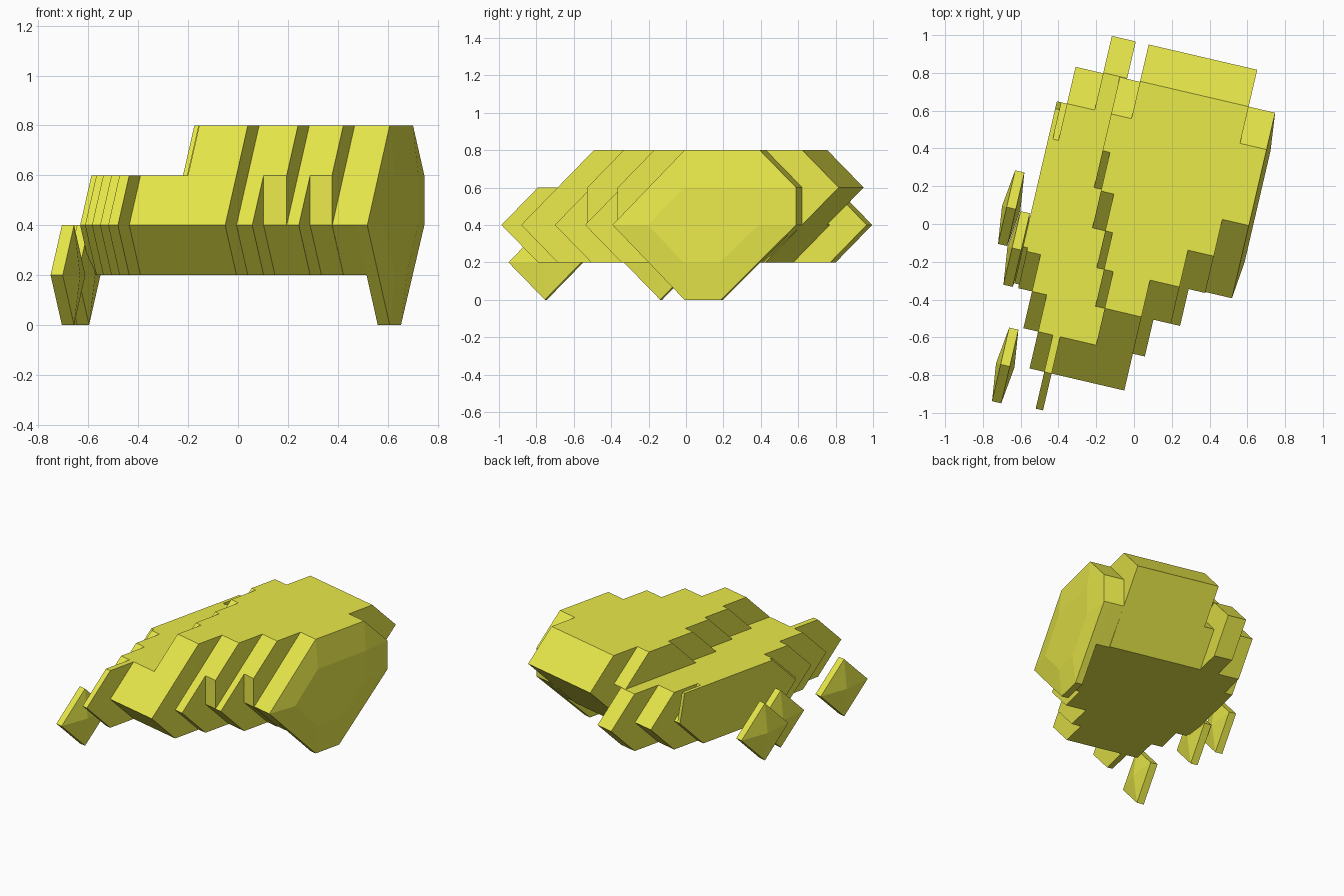
import bpy, bmesh, math
from mathutils import Vector

if "Cube" in bpy.data.objects:
    bpy.data.objects.remove(bpy.data.objects["Cube"])

mat = bpy.data.materials.new("yellow")
mat.diffuse_color = (0.82, 0.82, 0.07, 1)
mat.use_nodes = True
mat.node_tree.nodes["Principled BSDF"].inputs["Base Color"].default_value = mat.diffuse_color

U = Vector((0.974, -0.227, 0))   # across the slabs
V = Vector((0.227, 0.974, 0))    # along the slabs


def slab(name, u0, u1, profile, left=None, right=None):
    """Convex profile in (v, z) extruded from u0 to u1, with optional domed ends (bulge, inner profile)."""
    bm = bmesh.new()
    ends = [(u0, profile), (u1, profile)]
    if left:
        ends.append((u0 - left[0], left[1]))
    if right:
        ends.append((u1 + right[0], right[1]))
    for u, prof in ends:
        for v, z in prof:
            bm.verts.new(U * u + V * v + Vector((0, 0, z)))
    bmesh.ops.convex_hull(bm, input=bm.verts[:])
    bmesh.ops.dissolve_limit(bm, angle_limit=math.radians(0.5), verts=bm.verts[:], edges=bm.edges[:])
    bmesh.ops.recalc_face_normals(bm, faces=bm.faces[:])
    me = bpy.data.meshes.new(name)
    bm.to_mesh(me)
    bm.free()
    me.materials.append(mat)
    ob = bpy.data.objects.new(name, me)
    bpy.context.collection.objects.link(ob)
    return ob


back = [(0.54, 0.2), (0.943, 0.6), (0.743, 0.8)]      # undercut rear of the tall block


def tall(tip):
    return [(tip + 0.4, 0.8), (tip, 0.4), (tip + 0.2, 0.2)] + back


def blunt(tip):
    return [(tip + 0.2, 0.8), (tip, 0.6), (tip, 0.4), (tip + 0.2, 0.2)] + back


# tall block, stepping back towards the right
slab("tall_block", -0.05, 0.15, tall(-0.87)).name = "tall_block_front"
slab("tall_step_a", 0.15, 0.215, tall(-0.67))
slab("tall_step_a_blunt", 0.215, 0.31, blunt(-0.47))
slab("tall_step_b", 0.31, 0.36, tall(-0.47))
slab("tall_step_b_blunt", 0.36, 0.45, blunt(-0.27))

# right side slab with the foot and its shallow domed face
slab("right_slab", 0.45, 0.555,
     [(0.13, 0.8), (-0.265, 0.4), (-0.065, 0.2), (0.53, 0.2), (0.743, 0.4), (0.743, 0.6), (0.543, 0.8)])
slab("right_foot_slab", 0.545, 0.594,
     [(0.13, 0.8), (-0.265, 0.4), (0.13, 0), (0.33, 0), (0.743, 0.4), (0.743, 0.6), (0.543, 0.8)],
     right=(0.022, [(0.13, 0.6), (-0.065, 0.4), (0.13, 0.2), (0.33, 0.2), (0.54, 0.4), (0.54, 0.6)]))

# low deck on the left: (u0, u1, front tip, rear tip)
for i, (u0, u1, tip, rear) in enumerate([
        (-0.21, -0.05, -0.87, 0.74), (-0.245, -0.21, -0.87, 0.943),
        (-0.285, -0.245, -1.07, 0.943), (-0.34, -0.285, -0.87, 0.943),
        (-0.365, -0.34, -0.87, 0.74), (-0.445, -0.365, -0.67, 0.74),
        (-0.49, -0.445, -0.47, 0.74), (-0.52, -0.49, -0.47, 0.54)]):
    slab(f"deck_strip_{i}", u0, u1,
         [(tip + 0.2, 0.6), (tip, 0.4), (tip + 0.2, 0.2),
          (rear - 0.2, 0.2), (rear, 0.4), (rear - 0.2, 0.6)])
slab("deck_left_edge", -0.545, -0.52,
     [(-0.25, 0.6), (-0.45, 0.4), (-0.25, 0.2), (0.34, 0.2), (0.54, 0.4), (0.5, 0.6)])

# stepped rim of the tall block above the deck: (u0, u1, front, rear)
for i, (u0, u1, f, r) in enumerate([
        (-0.1, -0.05, -0.27, 0.743), (-0.14, -0.1, -0.07, 0.743),
        (-0.18, -0.14, 0.13, 0.54), (-0.21, -0.18, 0.13, 0.54),
        (-0.25, -0.21, 0.34, 0.54)]):
    rear = [(r + 0.2, 0.6), (r, 0.8)]
    if u0 > -0.15:
        rear = [(0.54, 0.2)] + rear
    slab(f"rim_step_{i}", u0, u1, [(f, 0.8), (f - 0.2, 0.6), (f, 0.4)] + rear)

# loose diamonds on the left
for i, (u, v) in enumerate([(-0.494, -0.884), (-0.652, -0.066), (-0.575, -0.27)]):
    slab(f"diamond_{i}", u - 0.025, u + 0.025,
         [(v - 0.2, 0.2), (v, 0), (v + 0.2, 0.2), (v, 0.4)],
         left=(0.025, [(v, 0.2)]), right=(0.025, [(v, 0.2)]))
